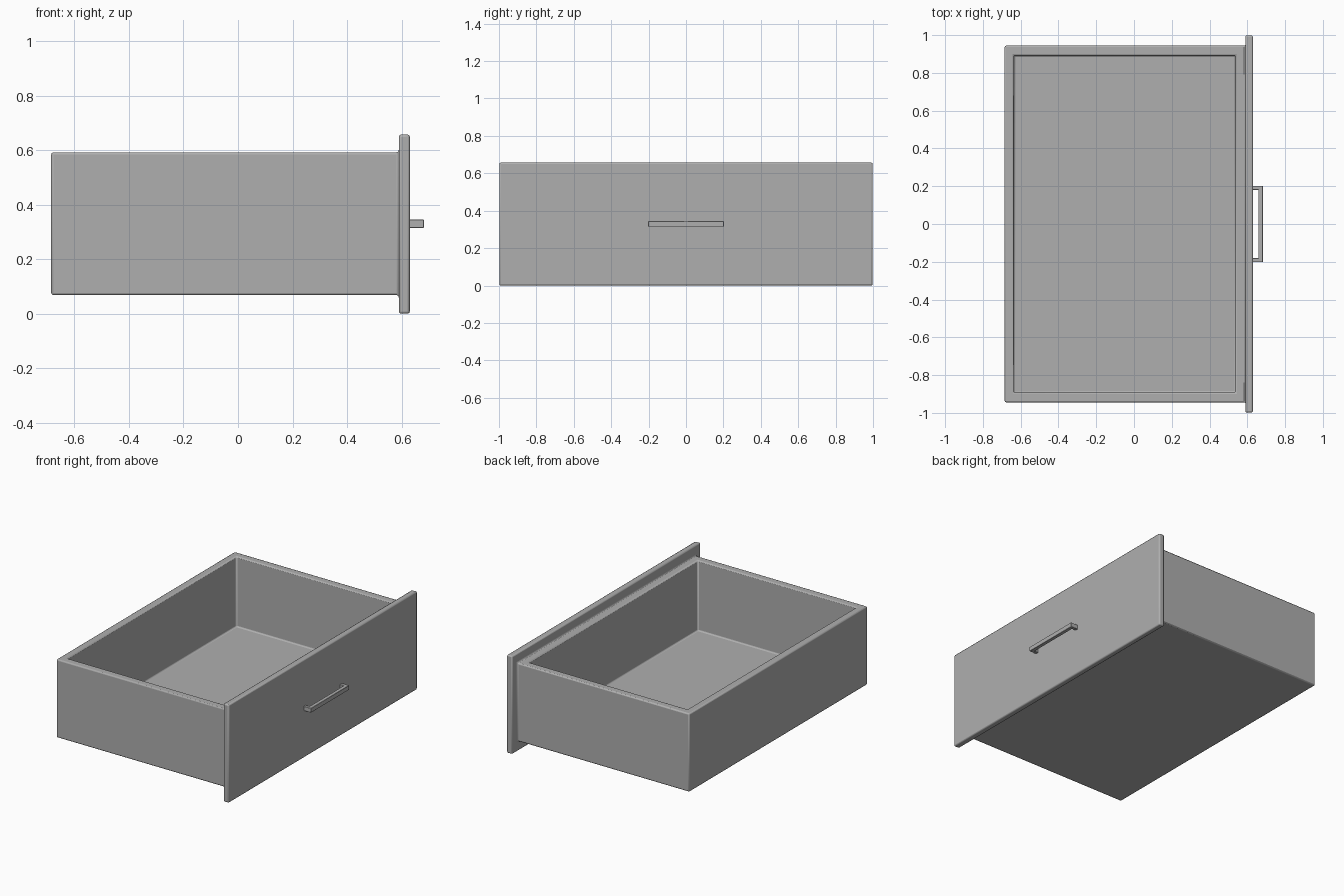
import bpy
import bmesh
from mathutils import Vector

cube = bpy.data.objects.get("Cube")
if cube:
    bpy.data.objects.remove(cube, do_unlink=True)

# One plain grey paint
grey = bpy.data.materials.new("plain_grey")
grey.use_nodes = True
paint = (0.43, 0.43, 0.43, 1.0)
grey.diffuse_color = paint
grey.node_tree.nodes["Principled BSDF"].inputs["Base Color"].default_value = paint


def block(bm, lo, hi):
    """Add a box spanning two corners."""
    lo, hi = Vector(lo), Vector(hi)
    verts = bmesh.ops.create_cube(bm, size=1)["verts"]
    for v in verts:
        v.co = (lo + hi) / 2 + v.co * (hi - lo)


def facing(bm, direction):
    """Outermost face pointing along a direction."""
    d = Vector(direction)
    bm.normal_update()
    faces = [f for f in bm.faces if f.normal.dot(d) > 0.99]
    return max(faces, key=lambda f: f.calc_center_median().dot(d))


def inset_to(bm, face, lo, hi):
    """Inset a face and fit the inner face to the given bounds."""
    bmesh.ops.inset_individual(bm, faces=[face], thickness=0.02)
    mid = face.calc_center_median()
    for v in face.verts:
        for i in range(3):
            if lo[i] is not None:
                v.co[i] = hi[i] if v.co[i] > mid[i] else lo[i]


def extrude(bm, face, offset):
    """Extrude one face and return the moved cap."""
    cap = bmesh.ops.extrude_discrete_faces(bm, faces=[face])["faces"][0]
    bmesh.ops.translate(bm, verts=cap.verts[:], vec=offset)
    return cap


def finish(name, bm, width, segments):
    bmesh.ops.recalc_face_normals(bm, faces=bm.faces[:])
    mesh = bpy.data.meshes.new(name)
    bm.to_mesh(mesh)
    bm.free()
    mesh.materials.append(grey)
    obj = bpy.data.objects.new(name, mesh)
    bpy.context.collection.objects.link(obj)
    bevel = obj.modifiers.new("Soft edges", "BEVEL")
    bevel.width = width
    bevel.segments = segments
    bevel.limit_method = "ANGLE"
    bpy.ops.object.select_all(action="DESELECT")
    obj.select_set(True)
    bpy.context.view_layer.objects.active = obj
    bpy.ops.object.shade_smooth_by_angle()
    return obj


# Drawer: front panel, box pulled out behind it, hollow pushed down from the rim
bm = bmesh.new()
block(bm, (0.59, -0.998, 0), (0.63, 0.998, 0.657))
back = facing(bm, (-1, 0, 0))
inset_to(bm, back, (None, -0.944, 0.068), (None, 0.944, 0.592))
extrude(bm, back, (-1.275, 0, 0))
bm.normal_update()
rim = max((f for f in bm.faces if f.normal.z > 0.99), key=lambda f: f.calc_area())
inset_to(bm, rim, (-0.636, -0.892, None), (0.537, 0.892, None))
extrude(bm, rim, (0, 0, -0.47))
finish("drawer_box_and_front", bm, 0.008, 2)

# Pull handle: a bar on two short posts
bm = bmesh.new()
block(bm, (0.628, -0.202, 0.315), (0.682, 0.202, 0.345))
inner = facing(bm, (-1, 0, 0))
inset_to(bm, inner, (None, -0.181, 0.315), (None, 0.181, 0.345))
bmesh.ops.delete(bm, geom=bm.faces[:], context="FACES_ONLY")
bm.free()
bm = bmesh.new()
outline = [(0.628, -0.202), (0.682, -0.202), (0.682, 0.202), (0.628, 0.202),
           (0.628, 0.181), (0.658, 0.181), (0.658, -0.181), (0.628, -0.181)]
profile = bm.faces.new([bm.verts.new((x, y, 0.315)) for x, y in outline])
top = bmesh.ops.extrude_face_region(bm, geom=[profile])["geom"]
bmesh.ops.translate(bm, verts=[g for g in top if isinstance(g, bmesh.types.BMVert)],
                    vec=(0, 0, 0.03))
finish("pull_handle", bm, 0.0015, 1)
